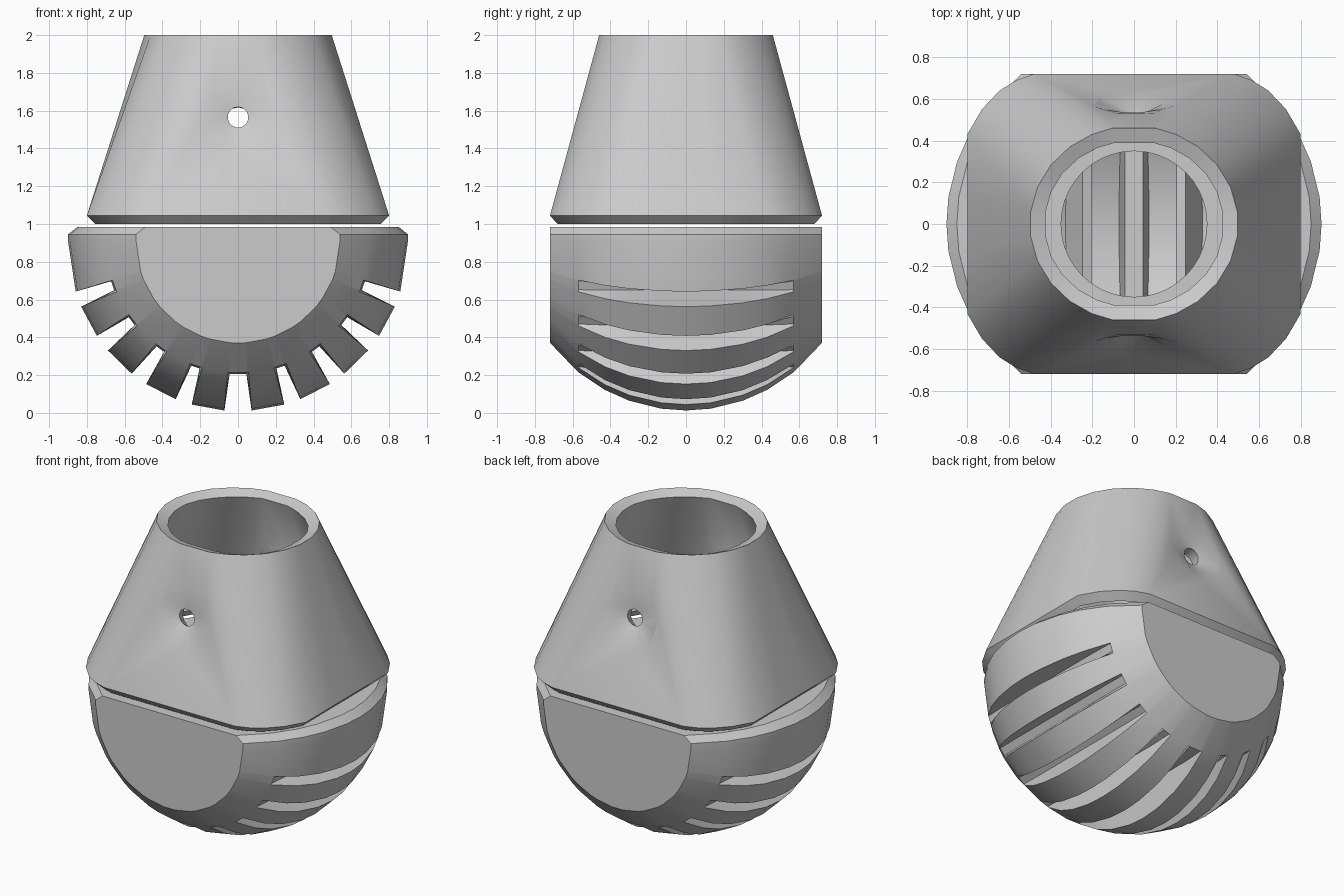
import bpy, bmesh, math

if "Cube" in bpy.data.objects:
    bpy.data.objects.remove(bpy.data.objects["Cube"])

CZ, R = 0.91, 0.90            # ball centre height and radius
FLOOR = 0.705                 # groove floor radius
YS = [-0.72, -0.57, -0.43, -0.3, -0.13, 0, 0.13, 0.3, 0.43, 0.57, 0.72]


def finish(bm, name, thickness=0.0, angle=40):
    bmesh.ops.remove_doubles(bm, verts=bm.verts, dist=1e-4)
    bmesh.ops.recalc_face_normals(bm, faces=bm.faces)
    far = max(bm.faces, key=lambda f: f.calc_center_median().x)
    if far.normal.x < -0.01:
        bmesh.ops.reverse_faces(bm, faces=bm.faces)
    me = bpy.data.meshes.new(name)
    bm.to_mesh(me)
    bm.free()
    ob = bpy.data.objects.new(name, me)
    bpy.context.collection.objects.link(ob)
    bpy.ops.object.select_all(action='DESELECT')
    ob.select_set(True)
    bpy.context.view_layer.objects.active = ob
    if thickness:
        m = ob.modifiers.new("shell", 'SOLIDIFY')
        m.thickness, m.offset = thickness, -1
        bpy.ops.object.modifier_apply(modifier=m.name)
    bpy.ops.object.shade_smooth_by_angle(angle=math.radians(angle))
    return ob


def loop_edges(bm, verts):
    out = []
    for a, b in zip(verts, verts[1:] + verts[:1]):
        out.append(bm.edges.get((a, b)) or bm.edges.new((a, b)))
    return out


def fill_between(bm, outer, inner, normal):
    bmesh.ops.triangle_fill(bm, use_beauty=True, normal=normal,
                            edges=loop_edges(bm, outer) + loop_edges(bm, inner))


def bridge(bm, a, b, closed=True):
    n = len(a)
    for i in range(n if closed else n - 1):
        j = (i + 1) % n
        bm.faces.new((a[i], a[j], b[j], b[i]))


# Half wheel with treads: (degrees below horizontal, raised?) along the rim
rim = [(0, True), (17.3, True), (17.6, False)]
for c in (28.3, 45.7, 62.9, 79.8):
    rim += [(c - 6.6, False), (c - 5.6, True), (c + 5.6, True), (c + 6.6, False)]
rim += [(180 - a, up) for a, up in reversed(rim)]


def section(y):
    r = math.sqrt(R * R - y * y)
    pts = [(r - 0.05, 0.985), (r, 0.945)]
    for a, up in rim:
        q = r if up else min(r, FLOOR)
        t = math.radians(a)
        pts.append((q * math.cos(t), CZ - q * math.sin(t)))
    return pts + [(-r, 0.945), (0.05 - r, 0.985)]


bm = bmesh.new()
rows = [[bm.verts.new((x, y, z)) for x, z in section(y)] for y in YS]
for a, b in zip(rows, rows[1:]):
    bridge(bm, a, b, closed=False)
for row in (rows[0], rows[-1]):
    bm.faces.new(row)
finish(bm, "treaded_lower_bowl")

# Top plate of the bowl with a round opening
bm = bmesh.new()
edge = [(math.sqrt(R * R - y * y) - 0.05, y) for y in YS]
edge += [(-x, y) for x, y in reversed(edge)]
outer = [bm.verts.new((x, y, 0.985)) for x, y in edge]
inner = [bm.verts.new((0.35 * math.cos(i * math.tau / 40),
                       0.35 * math.sin(i * math.tau / 40), 0.985)) for i in range(40)]
fill_between(bm, outer, inner, (0, 0, 1))
finish(bm, "bowl_top_plate")

# Tapered upper shell: rounded octagon lofted to a round rim
quarter = [(0.8, 0.15), (0.8, 0.43), (0.73, 0.55), (0.645, 0.64), (0.565, 0.69), (0.48, 0.72)]
angles = [7, 22, 37, 52, 66, 78]
top_q = [(0.5 * math.cos(math.radians(a)), 0.47 * math.sin(math.radians(a))) for a in angles]


def around(q):
    half = q + [(-x, y) for x, y in reversed(q)]
    return half + [(-x, -y) for x, y in half]


bm = bmesh.new()
low = [bm.verts.new((x * 0.945, y * 0.945, 1.0)) for x, y in around(quarter)]
mid = [bm.verts.new((x, y, 1.045)) for x, y in around(quarter)]
top = [bm.verts.new((x, y, 2.0)) for x, y in around(top_q)]
n = len(mid)
bridge(bm, low, mid)
for i in range(n):
    j = (i + 1) % n
    if i not in (5, 17):
        bm.faces.new((mid[i], mid[j], top[j], top[i]))
        continue
    # Flat front/back panel with a seven-sided dimple and pierced hole
    s = 1 if i == 5 else -1
    ya, yb = 0.72, abs(top[i].co.y)

    def on_panel(x, z, depth=0.0):
        return bm.verts.new((x, s * (ya + (yb - ya) * (z - 1.045) / 0.955 - depth), z))

    dish, hole = [], []
    for k in range(14):
        t = math.radians(10) + k * math.tau / 14
        d = 0.2 * (1 if k % 2 == 0 else math.cos(math.pi / 7))
        dish.append(on_panel(d * math.cos(t), 1.56 + d * math.sin(t)))
        hole.append(bm.verts.new((0.055 * math.cos(t), s * 0.535, 1.565 + 0.055 * math.sin(t))))
    fill_between(bm, [mid[i], mid[j], top[j], top[i]], dish, (0, s, 0.26))
    bridge(bm, dish, hole)
finish(bm, "tapered_upper_shell", thickness=0.075)
